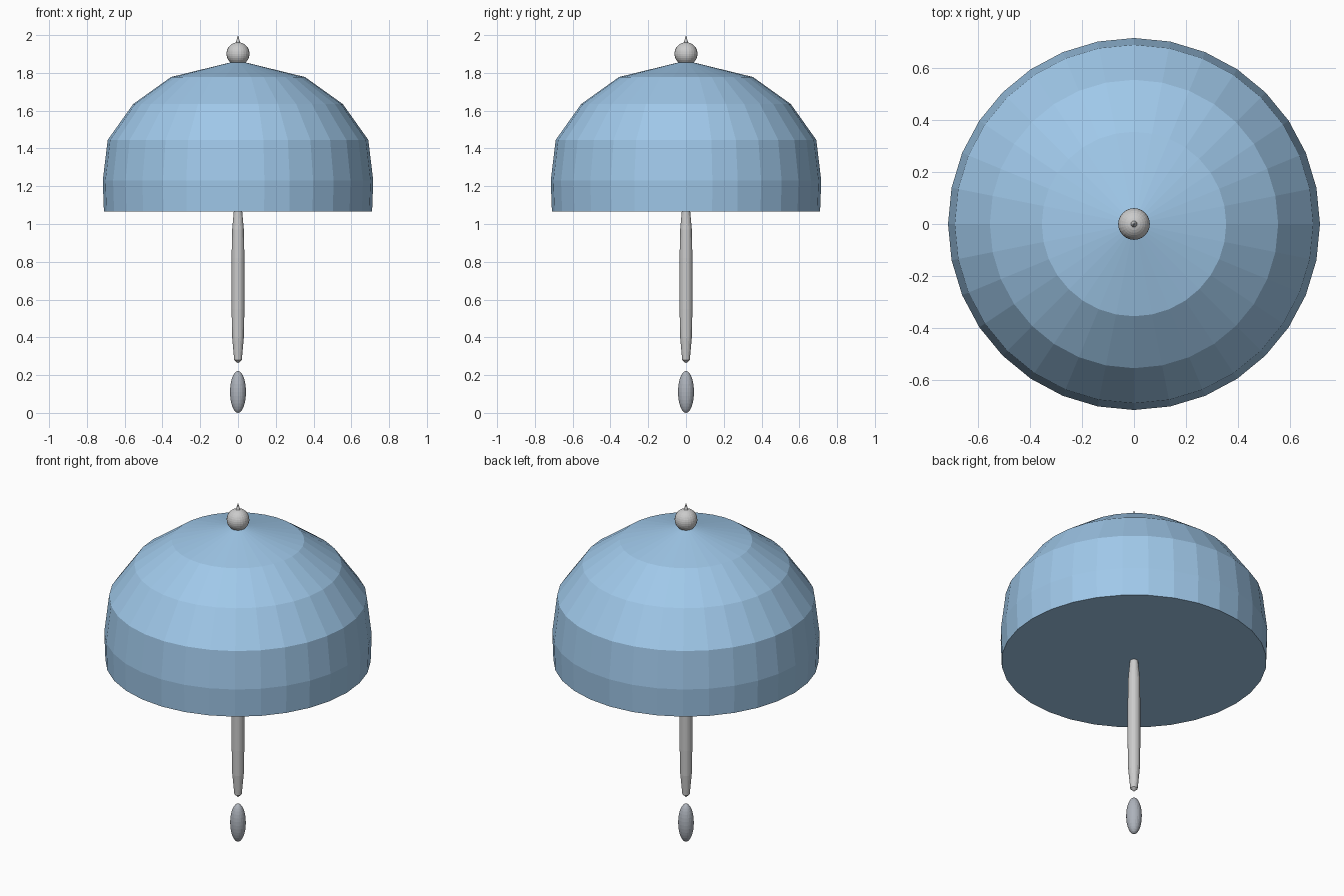
import bpy, bmesh, math

if "Cube" in bpy.data.objects:
    bpy.data.objects.remove(bpy.data.objects["Cube"])


def paint(obj, name, rgb):
    mat = bpy.data.materials.new(name)
    mat.diffuse_color = (*rgb, 1)
    mat.use_nodes = True
    mat.node_tree.nodes["Principled BSDF"].inputs["Base Color"].default_value = mat.diffuse_color
    obj.data.materials.append(mat)


def lathe(name, profile, sides, smooth=False):
    """Spin (radius, height) points around z; radius 0 makes a pole."""
    bm = bmesh.new()
    rings = []
    for r, z in profile:
        n = 1 if r == 0 else sides
        rings.append([bm.verts.new((r * math.cos(math.tau * i / sides),
                                    r * math.sin(math.tau * i / sides), z))
                      for i in range(n)])
    for a, b in zip(rings, rings[1:]):
        for i in range(sides):
            j = (i + 1) % sides
            quad = [a[i % len(a)], a[j % len(a)], b[j % len(b)], b[i % len(b)]]
            bm.faces.new(list(dict.fromkeys(quad)))
    bmesh.ops.recalc_face_normals(bm, faces=bm.faces)
    mesh = bpy.data.meshes.new(name)
    bm.to_mesh(mesh)
    bm.free()
    for p in mesh.polygons:
        p.use_smooth = smooth
    obj = bpy.data.objects.new(name, mesh)
    bpy.context.collection.objects.link(obj)
    return obj


def ellipsoid(radius, bottom, top, steps=16):
    mid, half = (top + bottom) / 2, (top - bottom) / 2
    inner = [(radius * math.sin(math.pi * i / steps),
              mid - half * math.cos(math.pi * i / steps)) for i in range(1, steps)]
    return [(0, bottom)] + inner + [(0, top)]


# Faceted solid canopy with a flat underside
canopy = lathe("canopy", [(0, 1.067), (0.71, 1.067), (0.716, 1.23), (0.69, 1.445),
                          (0.555, 1.635), (0.355, 1.778), (0, 1.865)], 32)
paint(canopy, "canopy_blue", (0.35, 0.58, 0.82))

# Shaft with tapered ends, the upper one hidden inside the canopy
lathe("shaft", [(0, 0.262), (0.02, 0.28), (0.031, 0.40), (0.034, 0.55), (0.034, 0.82),
                (0.031, 0.97), (0.02, 1.09), (0, 1.108)], 24)

# Ball and spike on top
lathe("finial_ball", ellipsoid(0.061, 1.84, 1.962), 24)
lathe("finial_spike", [(0, 1.95), (0.015, 1.95), (0, 2.0)], 16)

# Separate weight floating below the shaft
weight = lathe("hanging_weight", ellipsoid(0.042, 0.0, 0.222), 24)
paint(weight, "weight_grey", (0.42, 0.45, 0.5))
